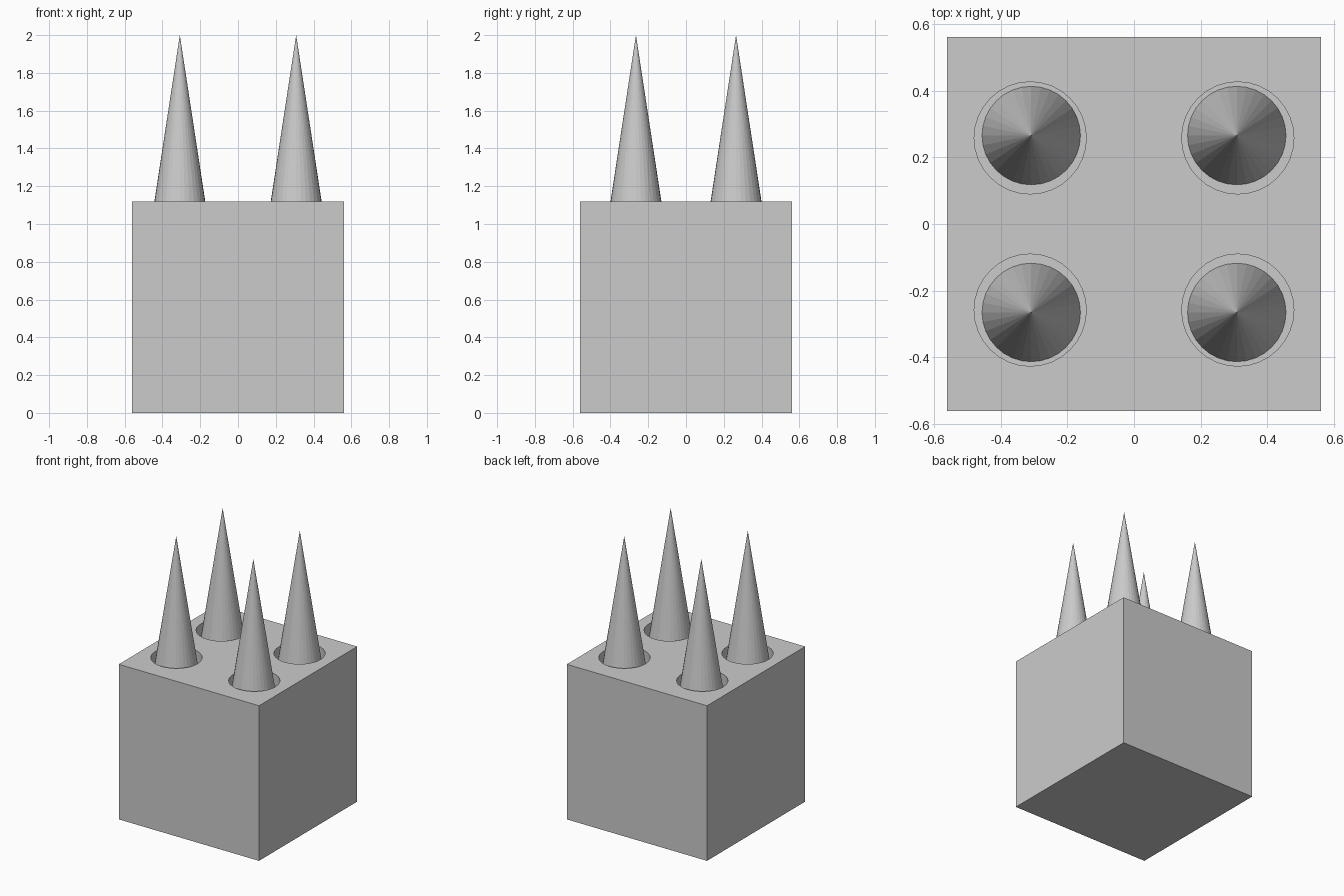
import bpy

if "Cube" in bpy.data.objects:
    bpy.data.objects.remove(bpy.data.objects["Cube"])

HALF, FLOOR, TIP = 0.56, 1.035, 2.0
CORNERS = [(sx, sy) for sx in (-1, 1) for sy in (-1, 1)]

# Solid block standing on the ground
bpy.ops.mesh.primitive_cube_add(size=2 * HALF, location=(0, 0, HALF))
block = bpy.context.object
block.name = "block"

# Four shallow round sockets cut into the top
for i, (sx, sy) in enumerate(CORNERS):
    bpy.ops.mesh.primitive_cylinder_add(vertices=32, radius=0.168, depth=0.4,
                                        location=(sx * 0.311, sy * 0.258, FLOOR + 0.2))
    cutter = bpy.context.object
    cutter.name = f"socket_cutter_{i + 1}"
    cutter.hide_render = True
    cutter.display_type = 'WIRE'
    cut = block.modifiers.new(f"socket_{i + 1}", 'BOOLEAN')
    cut.operation = 'DIFFERENCE'
    cut.solver = 'EXACT'
    cut.object = cutter

# One flat-faceted spike rising from each socket
for i, (sx, sy) in enumerate(CORNERS):
    bpy.ops.mesh.primitive_cone_add(vertices=32, radius1=0.1475, radius2=0, depth=TIP - FLOOR,
                                    location=(sx * 0.308, sy * 0.265, (TIP + FLOOR) / 2))
    bpy.context.object.name = f"spike_{i + 1}"
